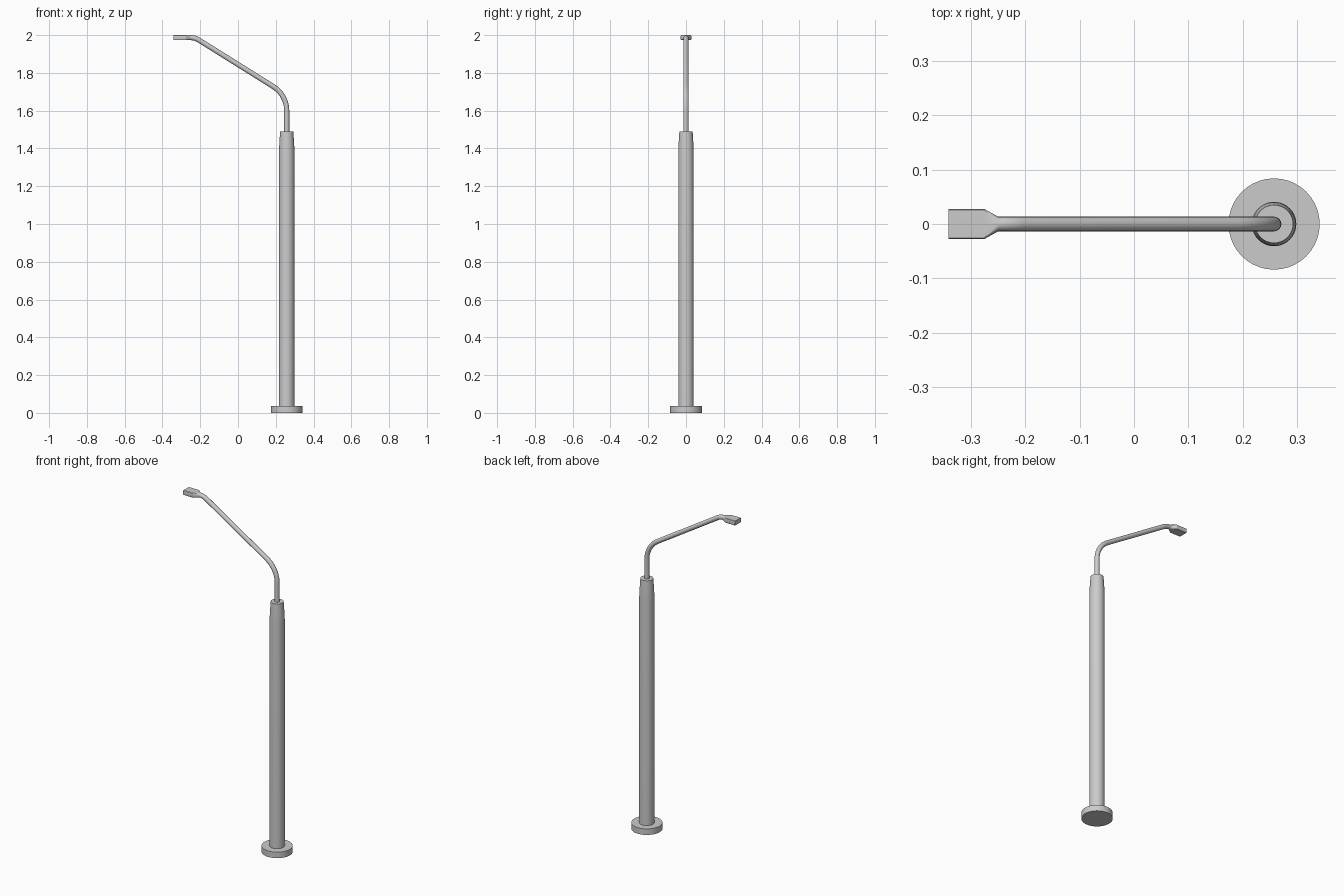
import bpy, bmesh
from math import cos, sin, pi, radians

if "Cube" in bpy.data.objects:
    bpy.data.objects.remove(bpy.data.objects["Cube"])

CX = 0.258  # pole axis


def finish(name, bm, angle=35):
    bmesh.ops.recalc_face_normals(bm, faces=bm.faces)
    me = bpy.data.meshes.new(name)
    bm.to_mesh(me)
    bm.free()
    ob = bpy.data.objects.new(name, me)
    bpy.context.collection.objects.link(ob)
    bpy.ops.object.select_all(action='DESELECT')
    ob.select_set(True)
    bpy.context.view_layer.objects.active = ob
    bpy.ops.object.shade_smooth_by_angle(angle=radians(angle))
    return ob


def loft(name, rings, angle=35):
    """Skin a list of equal-length point rings and cap both ends."""
    bm = bmesh.new()
    vs = [[bm.verts.new(p) for p in ring] for ring in rings]
    n = len(vs[0])
    for a, b in zip(vs, vs[1:]):
        for i in range(n):
            j = (i + 1) % n
            bm.faces.new((a[i], a[j], b[j], b[i]))
    bm.faces.new(vs[0])
    bm.faces.new(vs[-1])
    return finish(name, bm, angle)


def turned(name, profile, n=40):
    return loft(name, [[(CX + r * cos(2 * pi * i / n), r * sin(2 * pi * i / n), z)
                        for i in range(n)] for r, z in profile])


# round foot and tapered pole
turned("base_plate", [(0.084, 0), (0.084, 0.036)])
turned("pole", [(0.041, 0.03), (0.041, 1.38), (0.0395, 1.42), (0.035, 1.49)])

# arm centre line: (x, z, heading above horizontal)
TUBE, TILT = 0.0135, radians(32)
R1, R2, Z_TOP = 0.15, 0.08, 1.9865
path = [(CX, 1.47, pi / 2)]
for i in range(11):
    a = (pi / 2 - TILT) * i / 10
    path.append((CX - R1 * (1 - cos(a)), 1.60 + R1 * sin(a), pi / 2 - a))
x, z, _ = path[-1]
rise = Z_TOP - R2 * (1 - cos(TILT)) - z
x -= rise * cos(TILT) / sin(TILT)
for i in range(7):
    h = TILT * (1 - i / 6)
    path.append((x - R2 * (sin(TILT) - sin(h)), Z_TOP - R2 * (1 - cos(h)), h))

N = 16
circle = [(cos(2 * pi * i / N), sin(2 * pi * i / N)) for i in range(N)]
rings = [[(px + TUBE * s * sin(h), TUBE * c, pz + TUBE * s * cos(h)) for c, s in circle]
         for px, pz, h in path]

# flattened lamp head with chamfered corners, lofted from the tube
quad = [(1, 0), (1, 0.7), (0.97, 0.9), (0.91, 1)]
section = []
for k in range(4):
    for i in range(4):
        u, v = quad[i] if k % 2 == 0 else ((0, 1), (0.91, 1), (0.97, 0.9), (1, 0.7))[i]
        # quadrants 1 and 3 run from the vertical axis back to the horizontal one
        sy = 1 if k in (0, 3) else -1
        sz = 1 if k in (0, 1) else -1
        section.append((sy * u, sz * v))
for hx in (-0.276, -0.342):
    rings.append([(hx, 0.028 * u, Z_TOP + TUBE * v) for u, v in section])
loft("arm_and_lamp_head", rings, 30)
